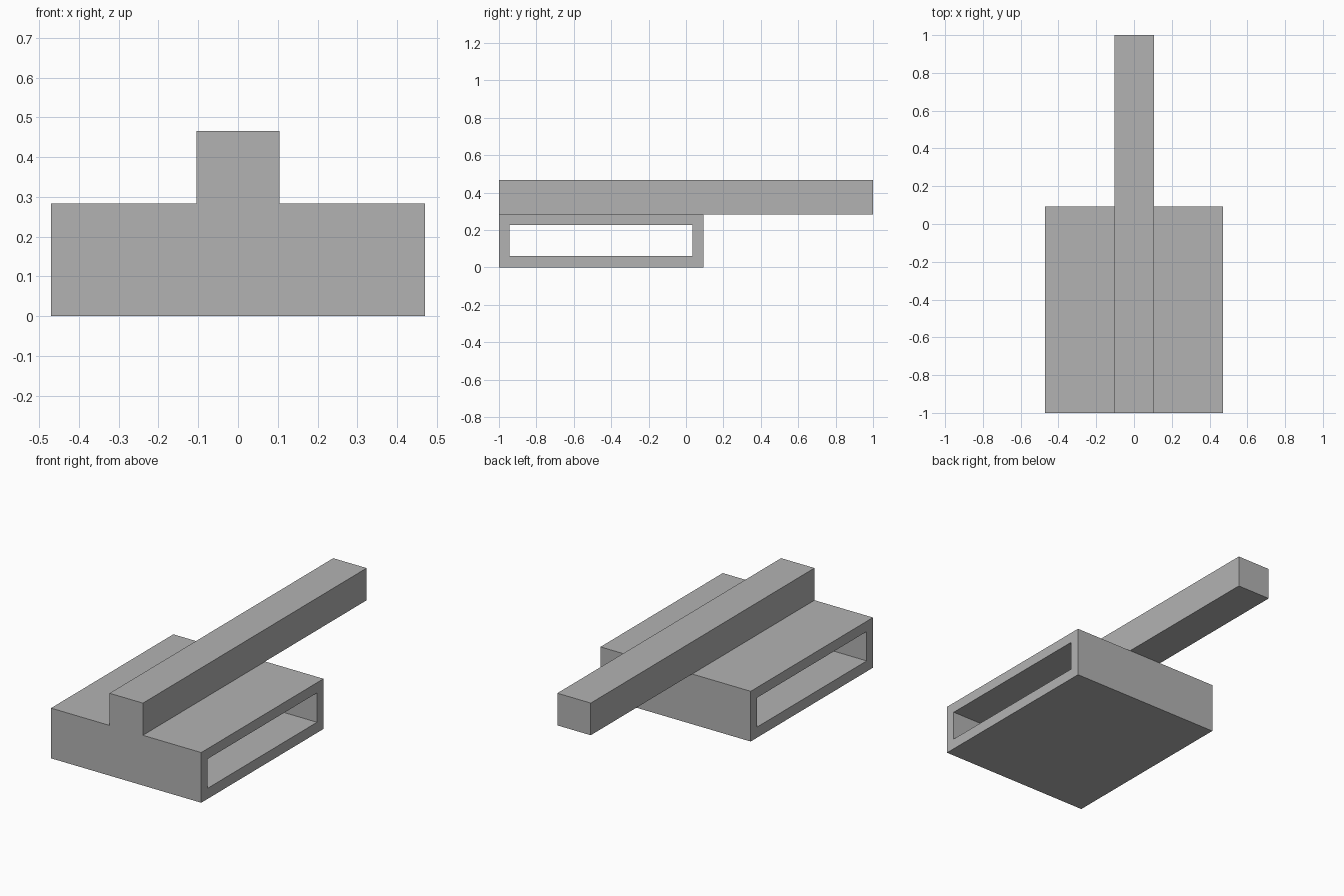
import bpy, bmesh

if "Cube" in bpy.data.objects:
    bpy.data.objects.remove(bpy.data.objects["Cube"])

grey = bpy.data.materials.new("plain grey")
grey.diffuse_color = (0.45, 0.45, 0.45, 1)
grey.use_nodes = True
grey.node_tree.nodes["Principled BSDF"].inputs["Base Color"].default_value = grey.diffuse_color


def finish(name, bm):
    bmesh.ops.recalc_face_normals(bm, faces=bm.faces)
    mesh = bpy.data.meshes.new(name)
    bm.to_mesh(mesh)
    bm.free()
    mesh.materials.append(grey)
    bpy.context.collection.objects.link(bpy.data.objects.new(name, mesh))


def rectangle(bm, x, y0, y1, z0, z1):
    return [bm.verts.new((x, y, z)) for y, z in ((y0, z0), (y1, z0), (y1, z1), (y0, z1))]


def bridge(bm, a, b):
    for i in range(4):
        j = (i + 1) % 4
        bm.faces.new((a[i], a[j], b[j], b[i]))


# Hollow rectangular sleeve, open at both sides
OUTER = (-1.0, 0.093, 0.0, 0.284)
INNER = (-0.944, 0.035, 0.06, 0.226)
bm = bmesh.new()
outer_l, outer_r = (rectangle(bm, x, *OUTER) for x in (-0.47, 0.47))
inner_l, inner_r = (rectangle(bm, x, *INNER) for x in (-0.47, 0.47))
for a, b in ((outer_l, outer_r), (outer_r, inner_r), (inner_r, inner_l), (inner_l, outer_l)):
    bridge(bm, a, b)
finish("sleeve", bm)

# Long bar lying on top, overhanging at the back
bm = bmesh.new()
left, right = (rectangle(bm, x, -1.0, 1.0, 0.284, 0.466) for x in (-0.104, 0.105))
bridge(bm, left, right)
bm.faces.new(left)
bm.faces.new(right)
finish("top_bar", bm)
